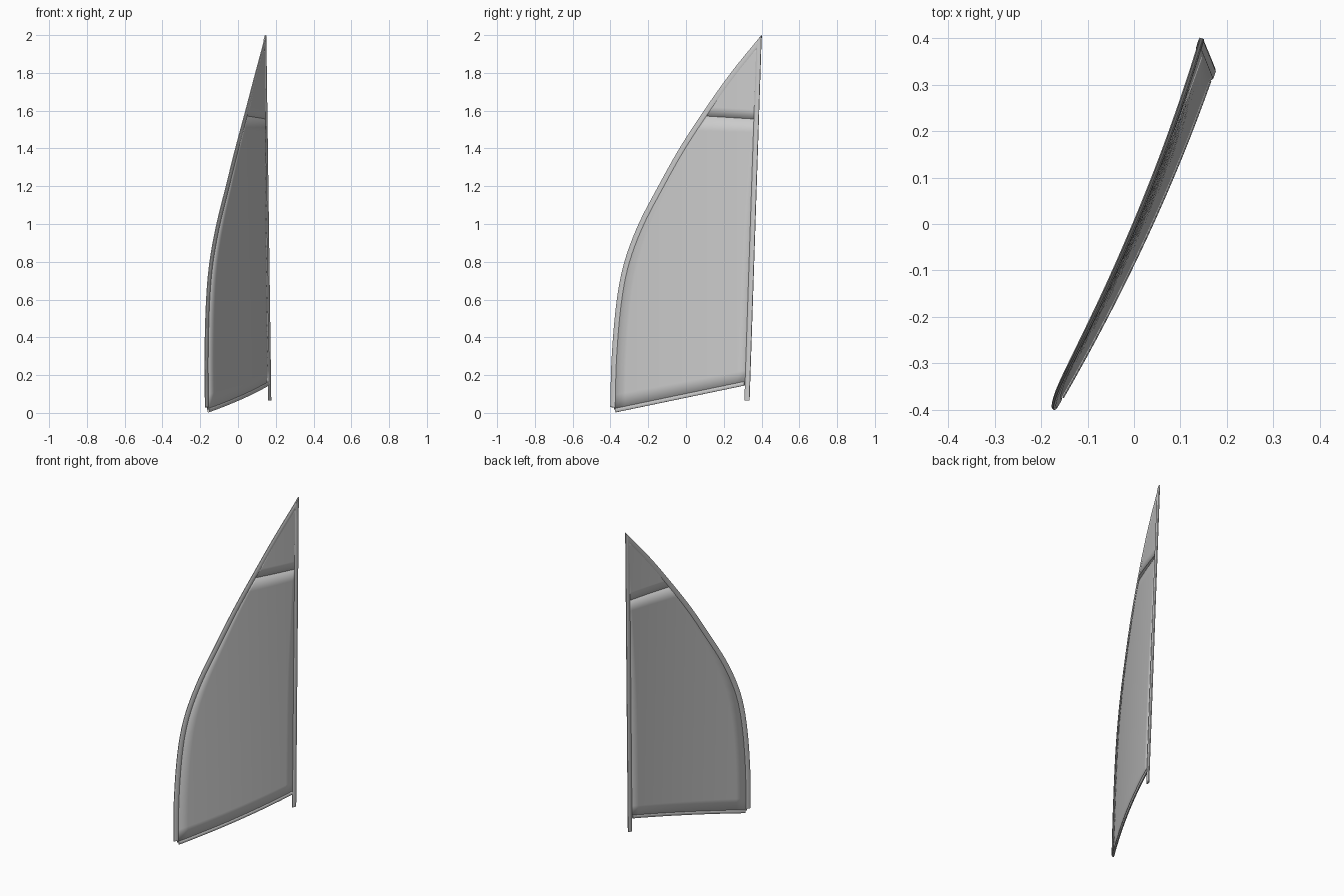
import bpy, bmesh
from mathutils import Vector

if "Cube" in bpy.data.objects:
    bpy.data.objects.remove(bpy.data.objects["Cube"])

# Leading edge (z, y) in side view
EDGE = [(0.03, -0.40), (0.3, -0.392), (0.6, -0.365), (0.8, -0.325), (1.0, -0.25),
        (1.2, -0.146), (1.4, -0.034), (1.6, 0.096), (1.8, 0.238), (2.0, 0.40)]


def front(z):
    """Smooth leading-edge y at height z."""
    n = len(EDGE)
    i = max(0, min(n - 2, sum(z >= e[0] for e in EDGE) - 1))

    def slope(k):
        a, b = EDGE[max(k - 1, 0)], EDGE[min(k + 1, n - 1)]
        return (b[1] - a[1]) / (b[0] - a[0])
    (z0, y0), (z1, y1) = EDGE[i], EDGE[i + 1]
    h = z1 - z0
    t = (z - z0) / h
    if t < 0:
        return y0
    return ((2*t**3 - 3*t*t + 1) * y0 + (t**3 - 2*t*t + t) * h * slope(i)
            + (3*t*t - 2*t**3) * y1 + (t**3 - t*t) * h * slope(i + 1))


def rear(z):
    return 0.336 + 0.064 * (z - 0.07) / 1.93


def surf(y, z, off=0.0):
    """Point on the curved window surface, shifted along its normal."""
    x = -0.155 + 0.534 * (y + 0.37) - 0.163 * (y + 0.37) * (y + 0.08) - 0.025 * z
    slope = 0.534 - 0.163 * (2 * y + 0.45)
    return Vector((x, y, z)) + Vector((1, -slope, 0.025)).normalized() * off


def make(name, bm):
    bmesh.ops.recalc_face_normals(bm, faces=bm.faces)
    me = bpy.data.meshes.new(name)
    bm.to_mesh(me)
    bm.free()
    ob = bpy.data.objects.new(name, me)
    bpy.context.collection.objects.link(ob)
    bpy.context.view_layer.objects.active = ob
    ob.select_set(True)
    bpy.ops.object.shade_smooth_by_angle(angle=0.7)
    ob.select_set(False)
    return ob


def strip(name, outer, inner, h):
    """Rounded trim swept between two (y, z) lines."""
    prof = [(0, -.5), (0, .5), (.2, 1), (.8, 1), (1, .4), (1, -.4), (.8, -1), (.2, -1)]
    bm = bmesh.new()
    rings = []
    for o, i in zip(outer, inner):
        rings.append([bm.verts.new(surf(o[0] + (i[0] - o[0]) * u, o[1] + (i[1] - o[1]) * u, v * h))
                      for u, v in prof])
    n = len(prof)
    for a, b in zip(rings, rings[1:]):
        for k in range(n):
            bm.faces.new((a[k], a[(k + 1) % n], b[(k + 1) % n], b[k]))
    bm.faces.new(rings[0])
    bm.faces.new(rings[-1])
    return make(name, bm)


def pane(name, low, high, rows, cols=12):
    """Glass between two rows, each given as (left z, right z)."""
    bm = bmesh.new()
    grid = []
    for r in range(rows + 1):
        t = r / rows
        zl, zr = (low[k] + (high[k] - low[k]) * t for k in (0, 1))
        yl, yr = front(zl) + 0.02, rear(zr) - 0.012
        yl = min(yl, yr)
        grid.append([bm.verts.new(surf(yl + (yr - yl) * c / cols, zl + (zr - zl) * c / cols, 0.003))
                     for c in range(cols + 1)])
    for a, b in zip(grid, grid[1:]):
        for c in range(cols):
            bm.faces.new((a[c], a[c + 1], b[c + 1], b[c]))
    bmesh.ops.remove_doubles(bm, verts=bm.verts, dist=0.0003)
    ob = make(name, bm)
    m = ob.modifiers.new("thickness", 'SOLIDIFY')
    m.thickness = 0.006


# Curved front trim, tapered where it meets the rear post
N = 48
outer, inner = [], []
for k in range(N + 1):
    z = 0.03 + 1.97 * k / N
    y = front(z)
    d = Vector((front(min(z + .01, 2)) - front(z - .01), min(z + .01, 2) - z + .01)).normalized()
    iz = z - d.x * 0.028
    outer.append((y, z))
    inner.append((min(y + d.y * 0.028, rear(iz)), iz))
strip("front_trim", outer, inner, 0.005)

# Rear post trim, running below the sill
zo = [0.065 + 1.935 * k / 16 for k in range(17)]
zi = [0.065 + 1.895 * k / 16 for k in range(17)]
strip("rear_trim", [(rear(z), z) for z in zo], [(rear(z) - 0.026, z) for z in zi], 0.006)

# Bottom sill trim
ys = [-0.372 + 0.682 * k / 16 for k in range(17)]
sill = [0.003 + 0.142 * k / 16 for k in range(17)]
strip("bottom_trim", list(zip(ys, sill)), [(y, z + 0.022) for y, z in zip(ys, sill)], 0.006)

# Main and upper panes
pane("main_glass", (0.018, 0.158), (1.572, 1.555), 20)
pane("upper_glass", (1.572, 1.555), (1.955, 1.955), 8)
